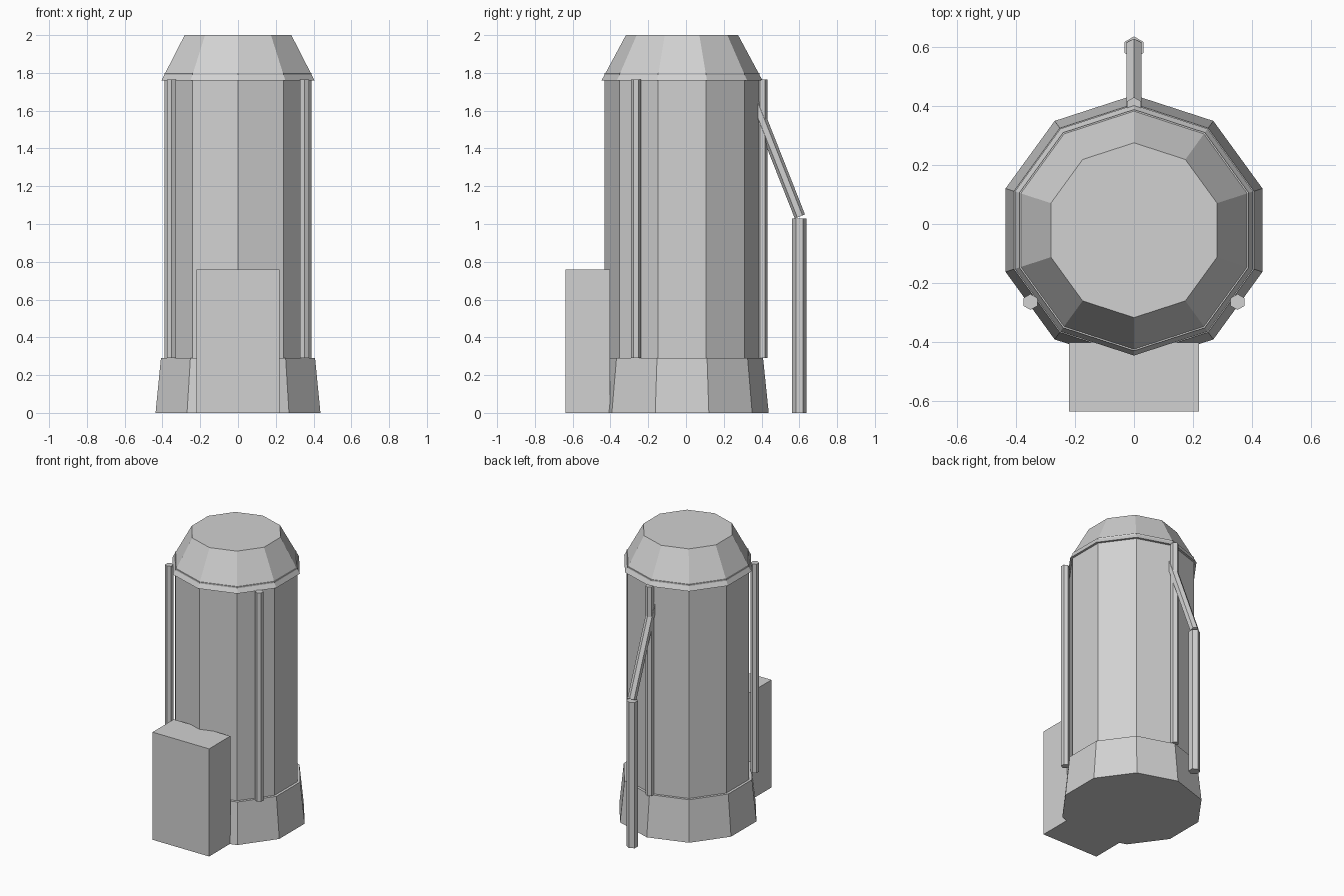
import bpy
import math
from mathutils import Vector

cube = bpy.data.objects.get("Cube")
if cube:
    bpy.data.objects.remove(cube, do_unlink=True)

grey = bpy.data.materials.new("light_grey")
grey.use_nodes = True
colour = (0.64, 0.64, 0.64, 1)
grey.diffuse_color = colour
grey.node_tree.nodes["Principled BSDF"].inputs["Base Color"].default_value = colour

TANK_Y = -0.021


def finish(name):
    obj = bpy.context.object
    obj.name = obj.data.name = name
    obj.data.materials.append(grey)
    return obj


def tank_section(name, r_low, r_high, z_low, z_high):
    """Ten-sided upright section with a corner facing front and back."""
    bpy.ops.mesh.primitive_cone_add(
        vertices=10, radius1=r_low, radius2=r_high, depth=z_high - z_low,
        location=(0, TANK_Y, (z_low + z_high) / 2))
    return finish(name)


def pipe(name, start, end, radius):
    """Hexagonal rod between two points in a plane of constant x."""
    a, b = Vector(start), Vector(end)
    d = b - a
    bpy.ops.mesh.primitive_cylinder_add(
        vertices=6, radius=radius, depth=d.length, location=(a + b) / 2,
        rotation=(math.atan2(-d.y, d.z), 0, 0))
    return finish(name)


# Tank: flared base, straight body, overhanging tapered cap
tank_section("tank_base", 0.459, 0.429, 0, 0.29)
tank_section("tank_body", 0.41, 0.41, 0.2, 1.8)
tank_section("tank_cap", 0.426, 0.297, 1.76, 2)

# Upright pipes running along the body
for name, x, y in (("left_pipe", 0.352, -0.265),
                   ("right_pipe", -0.352, -0.265),
                   ("back_pipe", 0, 0.404)):
    pipe(name, (x, y, 0.29), (x, y, 1.765), 0.027)

# Rear drain: standing post and the slanted pipe that feeds it
pipe("rear_post", (0, 0.6, 0), (0, 0.6, 1.03), 0.0375)
pipe("slanted_pipe", (0, 0.603, 1.04), (0, 0.36, 1.655), 0.029)

# Front box
bpy.ops.mesh.primitive_cube_add(size=1, location=(0, -0.52, 0.38))
box = finish("front_box")
box.scale = (0.442, 0.236, 0.76)
